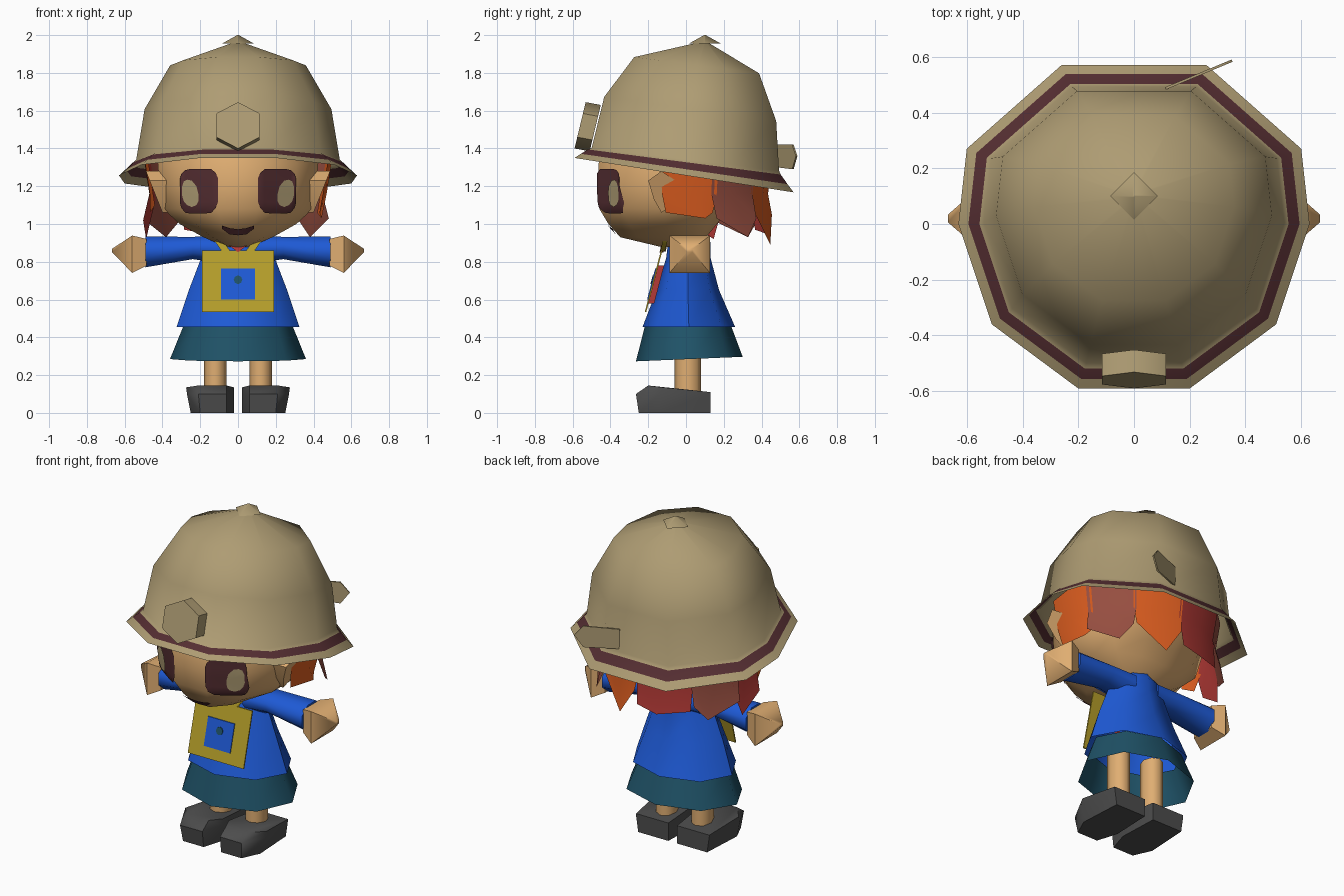
import bpy, bmesh
from math import sin, cos, pi, radians
from mathutils import Vector
from mathutils.bvhtree import BVHTree

cube = bpy.data.objects.get("Cube")
if cube:
    bpy.data.objects.remove(cube, do_unlink=True)


def material(name, *rgb):
    m = bpy.data.materials.new(name)
    lin = [(((c / 255) + 0.055) / 1.055) ** 2.4 for c in rgb] + [1]
    m.use_nodes = True
    m.diffuse_color = lin
    m.node_tree.nodes["Principled BSDF"].inputs["Base Color"].default_value = lin
    return m


SKIN = material("skin", 224, 174, 114)
TAN = material("khaki tan", 174, 156, 115)
MAROON = material("dark maroon", 85, 46, 50)
BLUE = material("bright blue", 30, 90, 214)
TEAL = material("deep teal", 31, 82, 103)
YELLOW = material("mustard", 182, 159, 42)
GREY = material("charcoal", 77, 77, 77)
ORANGE = material("orange", 222, 94, 32)
RUST = material("rust", 150, 78, 64)
RED = material("brick red", 180, 58, 54)


def finish(name, bm, *mats, recalc=True):
    if recalc:
        bmesh.ops.recalc_face_normals(bm, faces=bm.faces)
    me = bpy.data.meshes.new(name)
    bm.to_mesh(me)
    bm.free()
    for m in mats:
        me.materials.append(m)
    ob = bpy.data.objects.new(name, me)
    bpy.context.collection.objects.link(ob)
    bpy.ops.object.select_all(action='DESELECT')
    ob.select_set(True)
    bpy.context.view_layer.objects.active = ob
    bpy.ops.object.shade_smooth_by_angle(angle=radians(57))
    return ob


def loft(name, rings, *mats, start=True, end=True, band=None):
    """Skin a list of equal-length closed rings; band is the strip using the second colour."""
    bm = bmesh.new()
    rows = [[bm.verts.new(p) for p in r] for r in rings]
    n = len(rows[0])
    for k, (a, b) in enumerate(zip(rows, rows[1:])):
        for i in range(n):
            j = (i + 1) % n
            f = bm.faces.new((a[i], a[j], b[j], b[i]))
            f.material_index = int(k == band)
    if start:
        bm.faces.new(rows[0][::-1])
    if end:
        bm.faces.new(rows[-1])
    return finish(name, bm, *mats)


def prism(name, pts, mat, vec):
    """Flat polygon pushed along vec into a solid."""
    return loft(name, [pts, [Vector(p) + Vector(vec) for p in pts]], mat)


def oval(n, z, rx, front, back, cx=0, tilt=0):
    cy, ry = (front + back) / 2, (back - front) / 2
    angs = [2 * pi * i / n for i in range(n)]
    return [(cx + rx * cos(a), cy + ry * sin(a), z + tilt * sin(a)) for a in angs]


def head_ring(z, rx, front, back):
    angs = [2 * pi * (i + .5) / 12 for i in range(12)]
    return [(rx * cos(a), sin(a) * (back if sin(a) > 0 else -front), z) for a in angs]


def limb(n, x, z, r, s, ry):
    angs = [2 * pi * (i + .5) / n for i in range(n)]
    return [(s * x, 0.02 + ry * cos(a), z + r * sin(a)) for a in angs]


# Head
head = loft("head", [head_ring(*r) for r in [
    (.877, .06, -.13, .02), (.93, .19, -.36, .11), (1.0, .32, -.425, .17), (1.08, .41, -.475, .23),
    (1.20, .43, -.48, .36), (1.32, .44, -.48, .40), (1.45, .40, -.42, .38)]], SKIN)
tree = BVHTree.FromPolygons([v.co for v in head.data.vertices],
                            [p.vertices for p in head.data.polygons])


# Painted face details, draped on the head
def decal(name, columns, mat, s=1, lift=.008, n=8):
    bm = bmesh.new()
    cols = []
    for x, lo, hi in columns:
        col = []
        for i in range(n + 1):
            z = lo + (hi - lo) * i / n
            hit, normal = tree.ray_cast(Vector((s * x, -2, z)), Vector((0, 1, 0)))[:2]
            out = lift / max(abs(normal.y), .4)
            col.append(bm.verts.new((s * x, hit.y - out, z)))
        cols.append(col)
    for a, b in zip(cols, cols[1:]):
        for i in range(n):
            q = (a[i], b[i], b[i + 1], a[i + 1])
            bm.faces.new(q if s > 0 else q[::-1])
    finish(name, bm, mat, recalc=False)


EYE = [(.105, 1.12, 1.24), (.118, 1.085, 1.27), (.14, 1.06, 1.29), (.18, 1.055, 1.292),
       (.22, 1.055, 1.292), (.25, 1.055, 1.292), (.28, 1.06, 1.285), (.30, 1.085, 1.265),
       (.307, 1.11, 1.24)]
SHINE = [(.21, 1.12, 1.16), (.22, 1.10, 1.20), (.245, 1.09, 1.23), (.27, 1.1, 1.235),
         (.287, 1.12, 1.225), (.296, 1.15, 1.2)]
decal("mouth", [(-.085, .975, .992), (-.045, .945, .978), (0, .94, .972),
                (.045, .945, .978), (.085, .975, .992)], MAROON, n=3)

# Parts that come in left and right pairs
for s, side in ((1, "left"), (-1, "right")):
    decal(side + "_eye", EYE, MAROON, s)
    decal(side + "_eye_shine", SHINE, TAN, s, lift=.014)
    ear = [(-.20, 1.23), (-.13, 1.28), (-.04, 1.22), (-.06, 1.11), (-.13, 1.06), (-.17, 1.13)]
    loft(side + "_ear", [[(s * .37, y, z) for y, z in ear],
                         [(s * (.40 + .4 * (z - 1.06)), y, z) for y, z in ear]], SKIN)
    loft(side + "_sleeve", [limb(8, .08, .865, .078, s, .105), limb(8, .24, .873, .064, s, .10),
                            limb(8, .49, .852, .088, s, .105)], BLUE)
    loft(side + "_hand", [limb(4, .485, .85, .10, s, .11), limb(4, .56, .84, .14, s, .152),
                          limb(4, .667, .86, .012, s, .02)], SKIN)
    loft(side + "_leg", [oval(8, z, .06, -.06, .08, s * .12) for z in (.08, .45)], SKIN)
    sole = [(.03, .13), (.02, -.12), (.06, -.25), (.2, -.25), (.25, -.14), (.235, .13)]
    rim = [(.03, .13), (.02, -.13), (.06, -.262), (.21, -.265), (.27, -.14), (.25, .13)]
    top = [(.03, .13, .11), (.02, -.12, .135), (.06, -.2, .145), (.21, -.2, .145),
           (.275, -.12, .135), (.25, .13, .11)]
    loft(side + "_shoe", [[(s * x, y, 0) for x, y in sole], [(s * x, y, .10) for x, y in rim],
                          [(s * x, y, z) for x, y, z in top]], GREY)
    prism(side + "_strap", [(s * .04, -.137, .855), (s * .085, -.137, .855),
                            (s * .145, -.115, .94), (s * .10, -.115, .94)], YELLOW, (0, .025, 0))

# Body and clothes
loft("neck", [oval(8, z, .085, -.08, .09) for z in (.84, .95)], SKIN)
prism("neckline", [(-.105, -.11, .935), (0, -.127, .855), (.105, -.11, .935)], SKIN, (0, .02, 0))
loft("tunic", [oval(8, z, rx, f, b) for z, rx, f, b in [
    (.455, .325, -.23, .26), (.65, .26, -.155, .175), (.82, .195, -.105, .13),
    (.90, .15, -.095, .13), (.945, .09, -.07, .11)]], BLUE, start=False)
loft("skirt", [oval(8, .285, .36, -.265, .30, tilt=.012), oval(8, .47, .285, -.215, .235)],
     TEAL, start=False, end=False)


# Hanging chest bag, leaning with the tunic
def on_bag(x, z, out=0):
    return (x, -.218 + .262 * (z - .535) - out, z)


def bag_square(name, w, lo, hi, out, mat, depth):
    prism(name, [on_bag(x, z, out) for x, z in ((-w, lo), (w, lo), (w, hi), (-w, hi))],
          mat, (0, depth, 0))


bag_square("bag_front", .19, .535, .86, 0, YELLOW, .008)
bag_square("bag_back", .09, .58, .78, -.008, RED, .03)
bag_square("bag_patch", .09, .60, .765, .005, BLUE, .006)
prism("bag_button", [on_bag(.023 * cos(a * pi / 4), .705 + .023 * sin(a * pi / 4), .009)
                     for a in range(8)], TEAL, (0, .005, 0))
prism("scarf_knot", [(-.045, -.132, .885), (0, -.14, .85), (.045, -.132, .885)], RED, (0, .02, 0))


# Hair locks: start angle, end angle, side length, tip angle, tip height, flare, colour
def lock(name, a0, a1, low, tip, ztip, flare, mat):
    def at(deg, z, k=1.0):
        a = radians(deg)
        return (.465 * k * cos(a), .43 * k * sin(a), z)
    mid = (a0 + a1) / 2
    bm = bmesh.new()
    t = [bm.verts.new(at(a, 1.34, 1.07)) for a in (a0, mid, a1)]
    m = [bm.verts.new(at(a, 1.16, 1.01)) for a in (a0, mid, a1)]
    l, r = bm.verts.new(at(a0 + 2, low, flare)), bm.verts.new(at(a1 - 2, low, flare))
    p = bm.verts.new(at(tip, ztip, flare + .02))
    for f in ((t[0], m[0], m[1], t[1]), (t[1], m[1], m[2], t[2]),
              (m[0], l, p, m[1]), (m[1], p, r, m[2])):
        bm.faces.new(f)
    finish(name, bm, mat, recalc=False)


for name, *spec in [
        ("hair_left_side", -17, 22, 1.06, 14, 1.03, .96, ORANGE),
        ("hair_left_tuft", 18, 54, 1.03, 43, .93, 1.10, RUST),
        ("hair_left_back", 52, 88, 1.05, 74, .89, 1.06, ORANGE),
        ("hair_back", 86, 128, .97, 103, .94, 1.05, RED),
        ("hair_right_back", 126, 162, 1.01, 137, .93, 1.10, RUST),
        ("hair_right_tuft", 156, 182, 1.02, 162, .92, 1.08, RED),
        ("hair_right_side", 176, 197, 1.10, 184, 1.06, .98, ORANGE)]:
    lock(name, *spec)

# Helmet: ten-sided outline scaled up the dome, tilted back
half = [(.20, -.59), (.51, -.36), (.63, 0), (.60, .27), (.26, .57)]
outline = half + [(-x, y) for x, y in reversed(half)]


def hat_ring(k, cy, z, slope):
    return [(x * k, y * k + cy, z - slope * (y * k + cy)) for x, y in outline]


loft("helmet", [hat_ring(1, 0, 1.257, .157), hat_ring(.943, 0, 1.29, .147),
                hat_ring(.88, 0, 1.327, .13), hat_ring(.855, .005, 1.342, .12),
                hat_ring(.785, .03, 1.612, .14), hat_ring(.57, .062, 1.848, .13),
                hat_ring(.02, .10, 1.975, .1)], TAN, MAROON, start=False, band=1)
loft("helmet_button", [[(r * cos(a * pi / 2), .1 + r * sin(a * pi / 2), z) for a in range(4)]
                       for r, z in ((.085, 1.955), (.004, 2.0))], TAN)

# Hexagonal lamp on the front and small feather on the back
lamp = [(0, 1.645), (-.115, 1.585), (-.115, 1.46), (0, 1.40), (.115, 1.46), (.115, 1.585)]
prism("helmet_lamp", [(x, -.59 + (z - 1.40) * .24, z) for x, z in lamp], TAN, (0, .08, -.015))
fin = [(.49, 1.42), (.57, 1.42), (.59, 1.36), (.57, 1.29), (.49, 1.30)]
prism("helmet_feather", [(.11 + (y - .49) * 2.4, y, z) for y, z in fin], TAN, (.004, -.008, 0))
